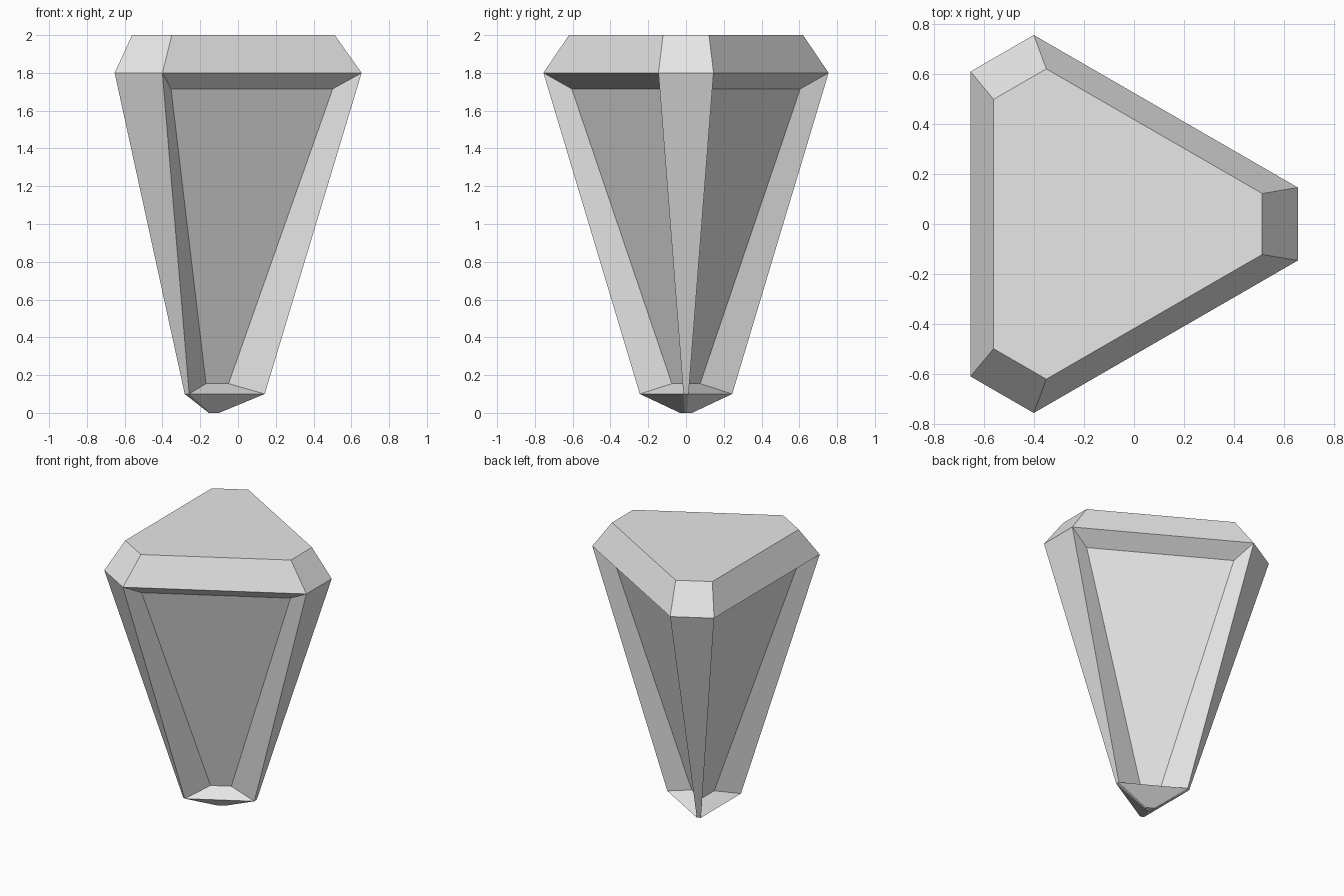
import bpy, bmesh
from math import cos, sin, radians
from mathutils import Vector

if "Cube" in bpy.data.objects:
    bpy.data.objects.remove(bpy.data.objects["Cube"], do_unlink=True)

# Plain grey stone
stone = bpy.data.materials.new("grey_stone")
stone.use_nodes = True
grey = (0.8, 0.8, 0.8, 1)
stone.diffuse_color = grey
stone.node_tree.nodes["Principled BSDF"].inputs["Base Color"].default_value = grey

CENTRE_X = -0.133
SIDES = [radians(a) for a in (-60, 60, 180)]  # directions of the long sides

# Each level: distance of a long side from the axis, its half width, height
TIP = (0.022, 0.025, 0.0)
LOWER = (0.149, 0.231, 0.1)
GIRDLE = (0.52, 0.609, 1.8)
TABLE = (0.428, 0.498, 2.0)
PANEL_LOW = (0.0465, 0.069, 0.155)
PANEL_HIGH = (0.413, 0.494, 1.715)

bm = bmesh.new()


def edge_pair(angle, level):
    """Two vertices ending a long side, in counter-clockwise order."""
    dist, half, z = level
    normal = Vector((cos(angle), sin(angle), 0))
    along = Vector((-sin(angle), cos(angle), 0))
    base = Vector((CENTRE_X, 0, z)) + normal * dist
    return [bm.verts.new(base + along * s * half) for s in (-1, 1)]


def ring(level):
    return [v for a in SIDES for v in edge_pair(a, level)]


# Truncated triangular body; long sides of the shaft stay open for the panels
rings = [ring(level) for level in (TIP, LOWER, GIRDLE, TABLE)]
for band, (low, high) in enumerate(zip(rings, rings[1:])):
    for i in range(6):
        j = (i + 1) % 6
        if band == 1 and i % 2 == 0:
            continue
        bm.faces.new((low[i], low[j], high[j], high[i]))
bm.faces.new(rings[-1])
bm.faces.new(rings[0][::-1])

# Recessed panel with sloping frame on each long side
for k, angle in enumerate(SIDES):
    i = 2 * k
    outer = [rings[1][i], rings[1][i + 1], rings[2][i + 1], rings[2][i]]
    inner = edge_pair(angle, PANEL_LOW) + edge_pair(angle, PANEL_HIGH)[::-1]
    bm.faces.new(inner)
    for a in range(4):
        b = (a + 1) % 4
        bm.faces.new((outer[a], outer[b], inner[b], inner[a]))

bmesh.ops.recalc_face_normals(bm, faces=bm.faces)
mesh = bpy.data.meshes.new("cut_gem")
bm.to_mesh(mesh)
bm.free()
mesh.materials.append(stone)
gem = bpy.data.objects.new("cut_gem", mesh)
bpy.context.collection.objects.link(gem)
